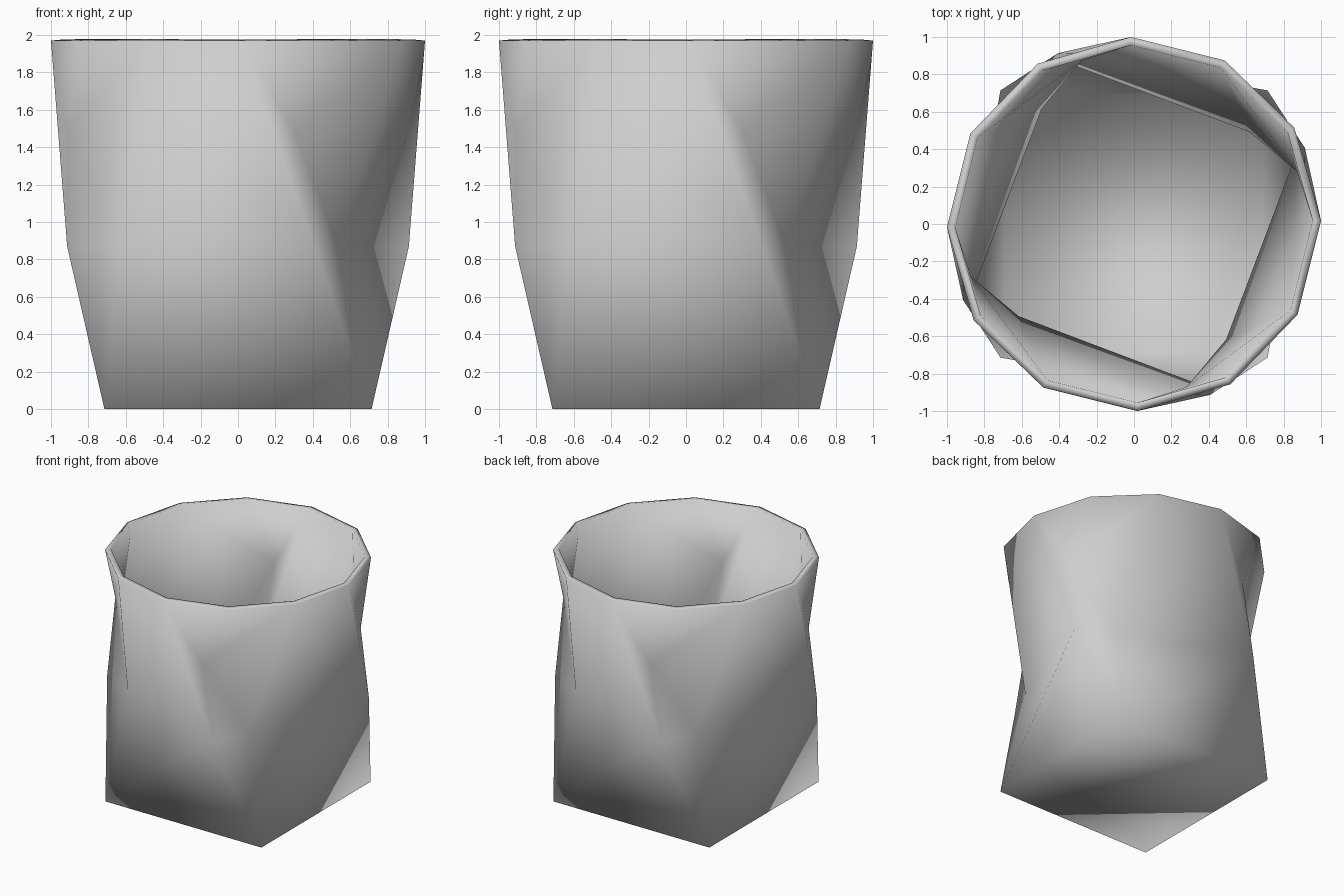
import bpy, bmesh, math

if "Cube" in bpy.data.objects:
    bpy.data.objects.remove(bpy.data.objects["Cube"], do_unlink=True)

RIM_HEIGHT = 1.97
WAIST_HEIGHT = 0.87

# One plain material
clay = bpy.data.materials.new("light_grey_clay")
clay.use_nodes = True
grey = (0.62, 0.62, 0.62, 1)
clay.diffuse_color = grey
clay.node_tree.nodes["Principled BSDF"].inputs["Base Color"].default_value = grey

bm = bmesh.new()


def quarter_verts(angle, radius, z):
    """Four vertices, one for each quarter turn of the pot."""
    angles = [math.radians(angle) + q * math.pi / 2 for q in range(4)]
    return [bm.verts.new((radius * math.cos(a), radius * math.sin(a), z))
            for a in angles]


# Square base, square waist turned against it, pinch dents, twelve-sided rim
base = quarter_verts(45, 1.01, 0)
waist = quarter_verts(24, 1.0, WAIST_HEIGHT)
waist_side = quarter_verts(40, 0.83, WAIST_HEIGHT)
dent = quarter_verts(18.5, 0.96, 1.48)
rim_a, rim_b, rim_c = [quarter_verts(a, 1.0, RIM_HEIGHT) for a in (1, 31, 61)]

# Faceted wall, one quarter at a time
for q in range(4):
    n = (q + 1) % 4
    triangles = [
        # lower wall, folded outward along its diagonal
        (base[q], base[n], waist[n]),
        (base[q], waist[n], waist_side[q]),
        (base[q], waist_side[q], waist[q]),
        # dent behind the slanted ridge
        (waist[q], dent[q], rim_a[q]),
        (waist[q], waist_side[q], dent[q]),
        (dent[q], rim_b[q], rim_a[q]),
        (dent[q], rim_c[q], rim_b[q]),
        # upper wall up to the next ridge
        (dent[q], waist_side[q], rim_c[q]),
        (waist_side[q], waist[n], rim_c[q]),
        (waist[n], rim_a[n], rim_c[q]),
    ]
    for triangle in triangles:
        bm.faces.new(triangle)

# Floor
bm.faces.new(list(reversed(base)))
for face in bm.faces:
    face.smooth = True

mesh = bpy.data.meshes.new("twisted_pot")
bm.to_mesh(mesh)
bm.free()
mesh.materials.append(clay)
pot = bpy.data.objects.new("twisted_pot", mesh)
bpy.context.collection.objects.link(pot)

# Thin wall, open at the top
shell = pot.modifiers.new("wall_thickness", "SOLIDIFY")
shell.thickness = 0.045
shell.offset = -1
